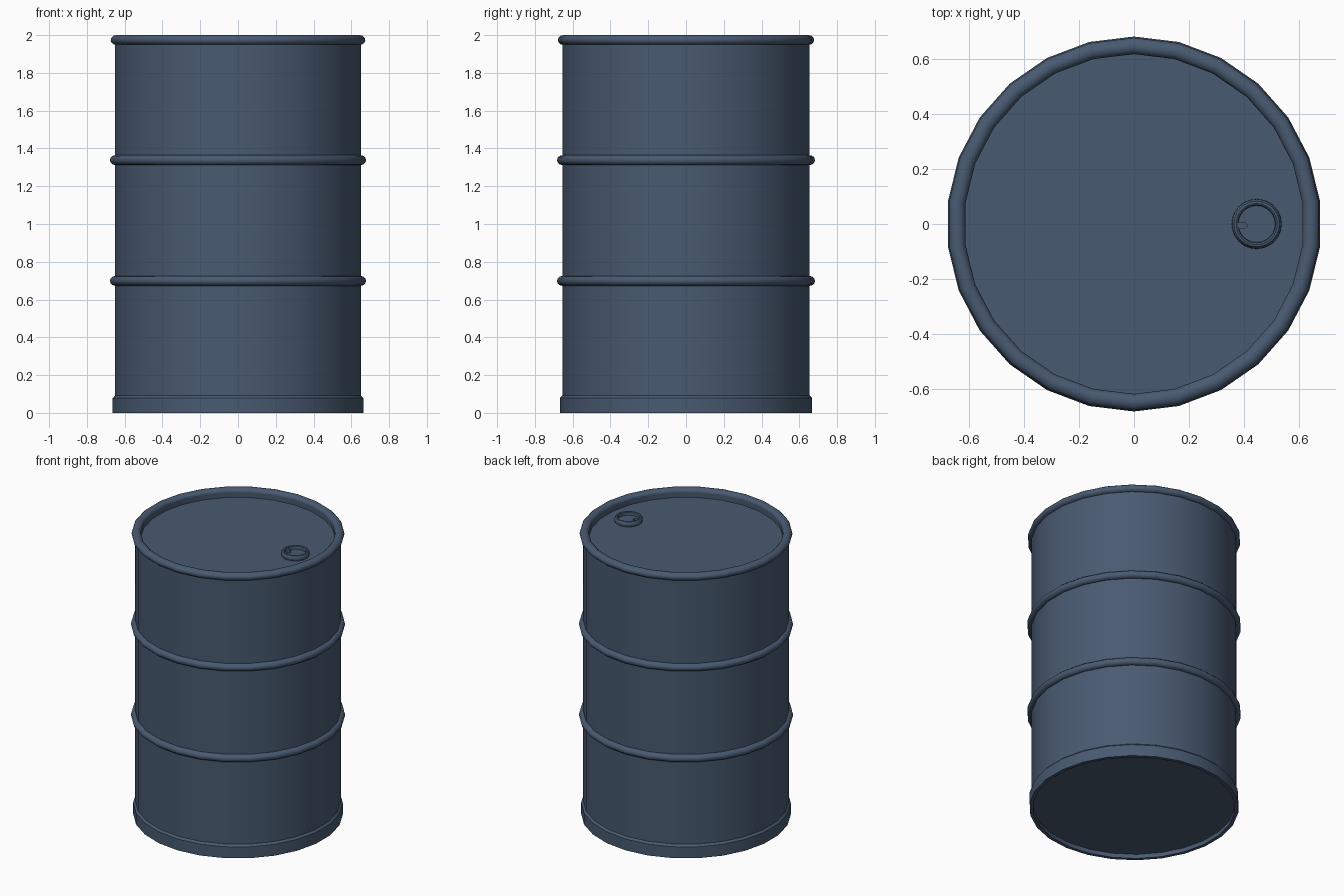
import bpy
import bmesh
from math import cos, sin, pi, radians
from mathutils import Matrix

if "Cube" in bpy.data.objects:
    bpy.data.objects.remove(bpy.data.objects["Cube"], do_unlink=True)

SIDES = 26

paint = bpy.data.materials.new("slate_blue_paint")
paint.use_nodes = True
colour = (0.066, 0.102, 0.165, 1)
paint.diffuse_color = colour
paint.node_tree.nodes["Principled BSDF"].inputs["Base Color"].default_value = colour


def finish(name, bm, location=(0, 0, 0)):
    """Turn a bmesh into a painted, smooth-shaded object."""
    bmesh.ops.recalc_face_normals(bm, faces=bm.faces)
    mesh = bpy.data.meshes.new(name)
    bm.to_mesh(mesh)
    bm.free()
    mesh.materials.append(paint)
    obj = bpy.data.objects.new(name, mesh)
    obj.location = location
    bpy.context.collection.objects.link(obj)
    bpy.ops.object.select_all(action='DESELECT')
    obj.select_set(True)
    bpy.context.view_layer.objects.active = obj
    bpy.ops.object.shade_smooth_by_angle(angle=radians(40))
    return obj


def lathe(name, profile, location=(0, 0, 0), sides=SIDES, closed=False, capped=False):
    """Revolve (radius, height) points about z, first vertex on +y."""
    bm = bmesh.new()
    rings = []
    for r, z in profile:
        rings.append([bm.verts.new((r * sin(2 * pi * i / sides),
                                    r * cos(2 * pi * i / sides), z))
                      for i in range(sides)])
    pairs = list(zip(rings, rings[1:]))
    if closed:
        pairs.append((rings[-1], rings[0]))
    for low, high in pairs:
        for i in range(sides):
            j = (i + 1) % sides
            bm.faces.new((low[i], low[j], high[j], high[i]))
    if capped:
        bm.faces.new(rings[0])
        bm.faces.new(rings[-1])
    return finish(name, bm, location)


def tube(radius, width, height, points=12):
    """Oval cross-section for a rolled hoop."""
    return [(radius + width * cos(2 * pi * k / points),
             height * sin(2 * pi * k / points)) for k in range(points)]


# Drum shell with recessed floor and lid
lathe("drum_body", [(0.645, 0.03), (0.655, 0.03), (0.655, 1.975),
                    (0.62, 1.975), (0.62, 1.94)], capped=True)

# Bottom skirt, open underneath
lathe("bottom_skirt", [(0.645, 0.03), (0.645, 0), (0.668, 0),
                       (0.668, 0.08), (0.655, 0.093)])

# Rolled hoops and top rim
for name, z in (("lower_hoop", 0.699), ("upper_hoop", 1.338)):
    lathe(name, tube(0.655, 0.028, 0.026), (0, 0, z), closed=True)
lathe("top_rim", tube(0.649, 0.03, 0.026), (0, 0, 1.974), closed=True)

# Bung cap with rounded wall and sunken centre
lathe("bung_cap", [(0.086, 0), (0.091, 0.012), (0.09, 0.024), (0.083, 0.034),
                   (0.075, 0.036), (0.069, 0.032), (0.067, 0.012)],
      (0.447, 0, 1.94), sides=24, capped=True)

# Rounded finger tab inside the cap
bm = bmesh.new()
outline = [(-0.068, -0.012), (-0.068, 0.012)]
outline += [(-0.045 + 0.012 * sin(a), 0.012 * cos(a))
            for a in (pi * k / 6 for k in range(7))]
face = bm.faces.new([bm.verts.new((x, y, 0.012)) for x, y in outline])
top = bmesh.ops.extrude_face_region(bm, geom=[face])["geom"]
bmesh.ops.transform(bm, matrix=Matrix.Translation((0, 0, 0.016)),
                    verts=[g for g in top if isinstance(g, bmesh.types.BMVert)])
finish("cap_tab", bm, (0.447, -0.006, 1.94))
